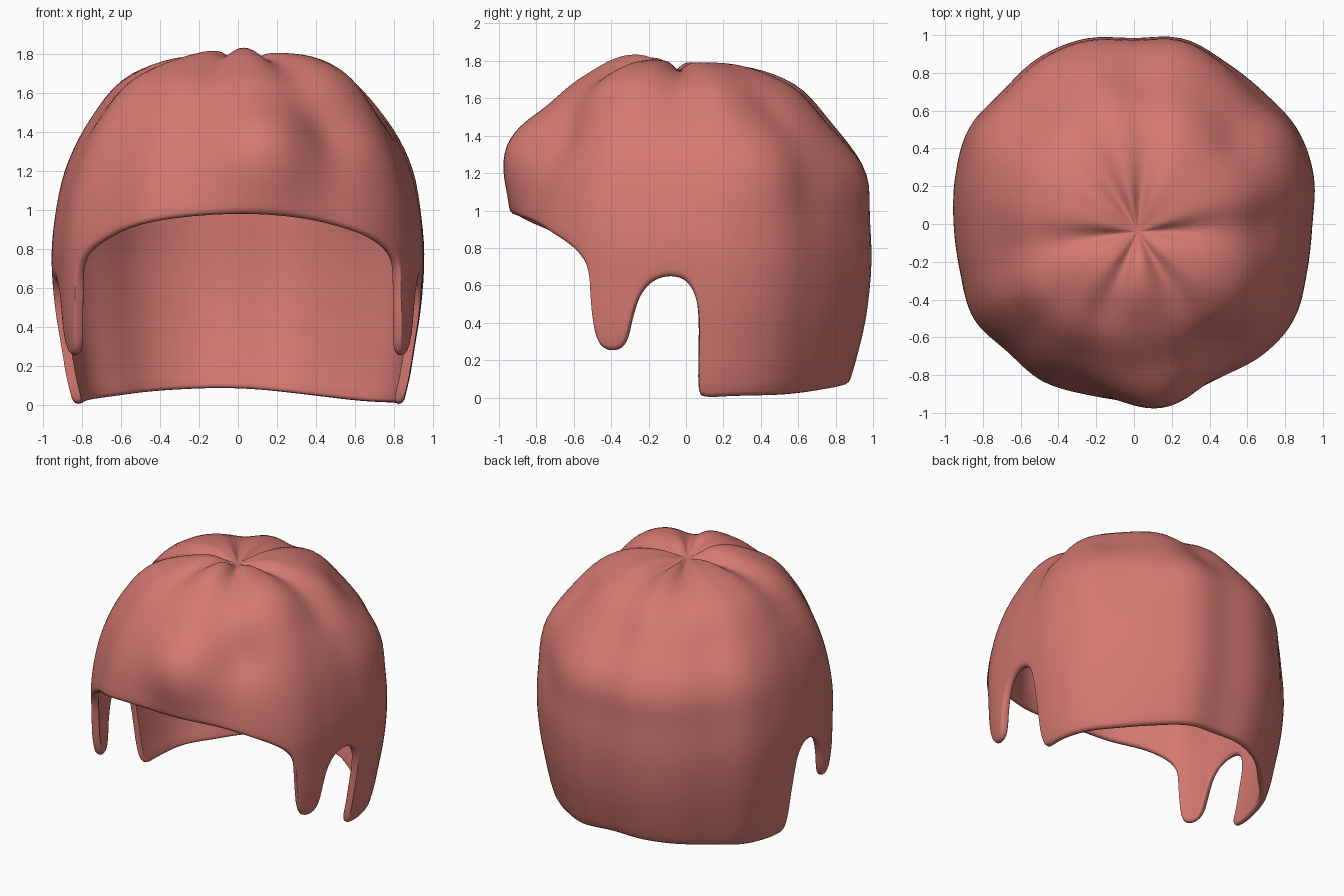
import bpy, bmesh, math
from mathutils import Vector

if "Cube" in bpy.data.objects:
    bpy.data.objects.remove(bpy.data.objects["Cube"])

# Meridian from crown to lowest hem: (radius fraction, height)
MERIDIAN = [(0, 1.75), (.2, 1.79), (.42, 1.765), (.64, 1.66), (.80, 1.465), (.91, 1.24),
            (.975, 1.0), (1, .75), (.975, .45), (.92, .2), (.86, 0), (.81, -.2)]
# Outline radius every 15 degrees, counter-clockwise from +x
OUTLINE = [.945, .985, 1.0, .98, .985, 1.015, .985, 1.015, 1.015, .99, 1.01, .98,
           .955, .955, .985, .96, .98, .955, .935, .935, .945, .98, .985, .95]
# Half of the hem: (degrees from the front, height), with side lock and ear opening
HEM = [(0, .985), (20, .965), (34, .92), (46, .855), (54, .78), (58.2, .68), (58.8, .45),
       (60.3, .275), (65.2, .245), (69.7, .28), (72.1, .44), (74.5, .55), (79, .63), (85, .655),
       (90.2, .63), (93.6, .54), (94.6, .4), (94.7, .2), (94.8, .03), (97, .0),
       (108, .01), (130, .03), (155, .065), (180, .09)]
# Soft lumps and dips of hair: centre, spread, height
LUMPS = [((.13, -.86, 1.30), .26, .145), ((.40, -.28, 1.68), .22, .03),
         ((-.02, -.27, 1.80), .2, .05), ((.48, -.62, 1.38), .16, -.045),
         ((.55, .42, 1.58), .2, -.045), ((.80, .48, 1.25), .25, .02),
         ((.66, .66, 1.15), .2, -.03), ((.1, .8, 1.48), .22, -.02),
         ((.64, -.02, 1.6), .17, -.02), ((-.6, .55, 1.5), .17, -.025)]
CREASES = [83, 120, 190, 250, 300, 358]
THICK = .05


def catmull(a, b, c, d, t):
    return .5 * (2*b + (c - a)*t + (2*a - 5*b + 4*c - d)*t*t + (3*b - a - 3*c + d)*t**3)


def smoothstep(lo, hi, x):
    t = min(1, max(0, (x - lo) / (hi - lo)))
    return t * t * (3 - 2 * t)


def meridian(u):
    n = len(MERIDIAN)
    i = min(int(u), n - 2)
    # the curve is mirrored across the crown so that the top is smooth
    p = [(-MERIDIAN[1][0], MERIDIAN[1][1]) if k < 0 else MERIDIAN[min(k, n - 1)]
         for k in range(i - 1, i + 3)]
    return [catmull(p[0][k], p[1][k], p[2][k], p[3][k], u - i) for k in (0, 1)]


def outline(deg):
    x = (deg % 360) / 15
    i = int(x)
    return catmull(*[OUTLINE[(i + k) % 24] for k in (-1, 0, 1, 2)], x - i)


def height_to_u(z):
    lo, hi = 3.0, len(MERIDIAN) - 1.0
    for _ in range(30):
        mid = (lo + hi) / 2
        if meridian(mid)[1] > z:
            lo = mid
        else:
            hi = mid
    return lo


def surface(deg, u, depth):
    """Point of the hair at an azimuth and meridian step, sunk by depth."""
    f, z = meridian(u)
    a = math.radians(deg)
    back, front = max(0, math.sin(a)), max(0, -math.sin(a))
    f += .055 * back * math.exp(-((z - 1.22) / .2)**2) * min(1, f)
    # side locks hang straight, lower corners flare a little
    f += .03 * min(1, front * 3) * smoothstep(.7, .25, z)
    f += .025 * math.cos(a)**2 * smoothstep(.4, 0, z)
    r = f * (1 + (outline(deg) - 1) * min(1, f * 1.3))
    p = Vector((r * math.cos(a) + .02 * max(0, 1 - f),
                r * math.sin(a) - .04 * max(0, 1 - f), z))
    n = Vector((p.x, p.y, max(0, (z - .9) * .9)))
    n.normalize()
    move = sum(h * math.exp(-(p - Vector(c)).length_squared / s**2) for c, s, h in LUMPS)
    # grooves radiating from the crown
    k = f / .26
    window = k * math.exp(1 - k) * smoothstep(1.15, 1.6, z)
    for c in CREASES:
        da = (deg - c + 180) % 360 - 180
        move -= .05 * window * math.exp(-(da / 13)**2)
    move *= min(1, f / .15)
    return p + n * (move - depth)


# Closed hem curve, starting at the front and rounded by corner cutting
hem = HEM + [(360 - a, z) for a, z in reversed(HEM[1:-1])]
hem = [(a - 90, z + (.012 if 180 < a < 250 else 0) - (.015 if 110 < a < 180 else 0) * (z > .02))
       for a, z in hem]
for _ in range(3):
    cut = []
    for i, (a, z) in enumerate(hem):
        b, w = hem[(i + 1) % len(hem)]
        if b < a:
            b += 360
        cut += [(a*.75 + b*.25, z*.75 + w*.25), (a*.25 + b*.75, z*.25 + w*.75)]
    hem = cut

# Hair shell: outer skin, rounded rim, inner skin
ROWS, RIM, BAND = 40, 6, .12
bm = bmesh.new()
columns = []
for deg, z in hem:
    end = height_to_u(z)
    edge = end - BAND
    path = [(edge * i / ROWS, 0) for i in range(1, ROWS)]
    for i in range(RIM + 1):
        phi = math.pi * i / RIM
        path.append((edge + BAND * math.sin(phi), THICK / 2 * (1 - math.cos(phi))))
    path += [(edge * i / ROWS, THICK) for i in range(ROWS - 1, 0, -1)]
    columns.append([bm.verts.new(surface(deg, u, d)) for u, d in path])

crown = Vector((.02, -.04, MERIDIAN[0][1]))
top = bm.verts.new(crown)
under = bm.verts.new(crown - Vector((0, 0, THICK)))
for i, left in enumerate(columns):
    right = columns[(i + 1) % len(columns)]
    bm.faces.new((top, left[0], right[0]))
    bm.faces.new((under, right[-1], left[-1]))
    for j in range(len(left) - 1):
        bm.faces.new((left[j], left[j + 1], right[j + 1], right[j]))
bmesh.ops.recalc_face_normals(bm, faces=bm.faces)
for face in bm.faces:
    face.smooth = True

mesh = bpy.data.meshes.new("hair")
bm.to_mesh(mesh)
bm.free()
hair = bpy.data.objects.new("hair", mesh)
bpy.context.collection.objects.link(hair)

coral = bpy.data.materials.new("coral_hair")
coral.diffuse_color = (.66, .19, .165, 1)
coral.use_nodes = True
coral.node_tree.nodes["Principled BSDF"].inputs["Base Color"].default_value = coral.diffuse_color
mesh.materials.append(coral)
